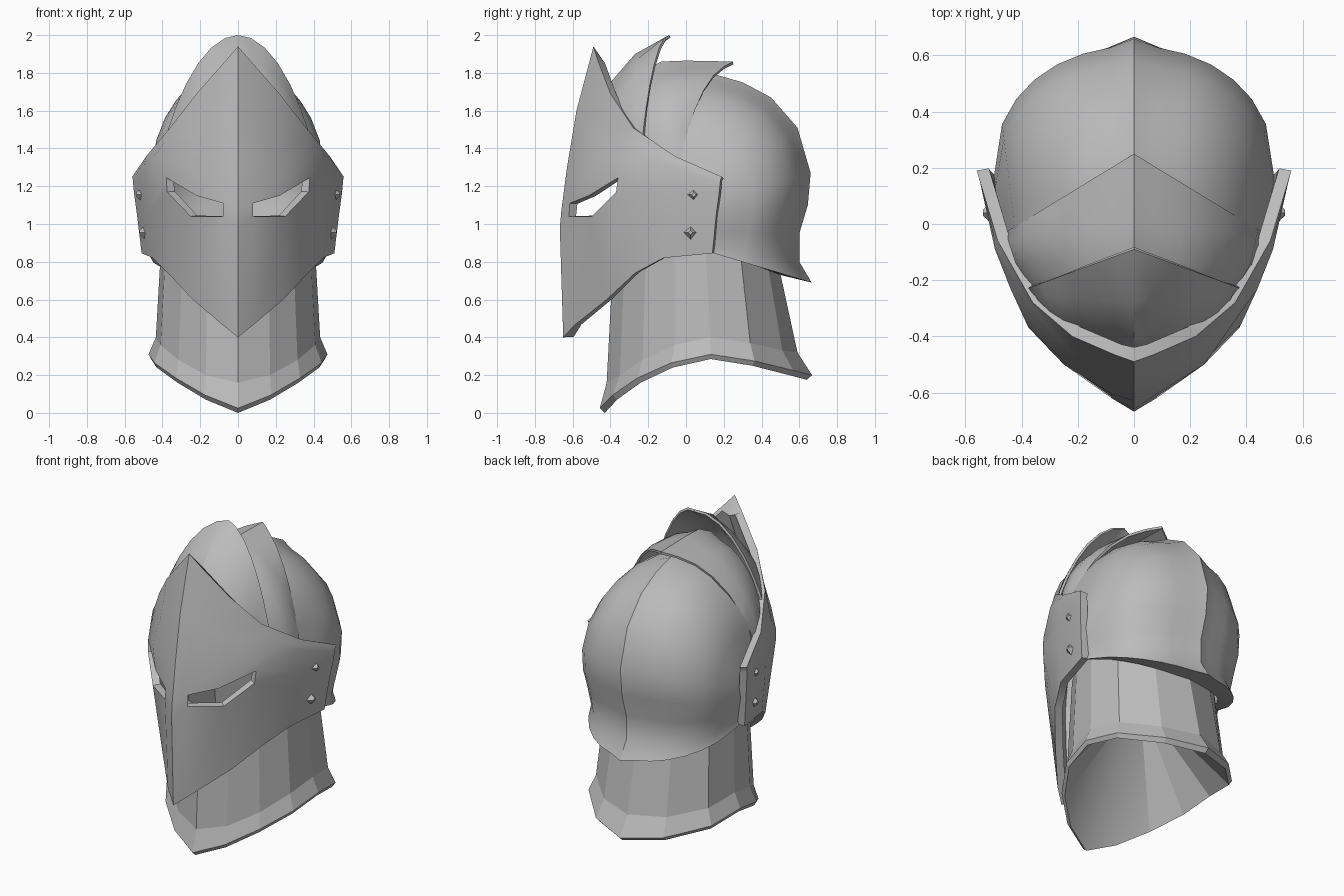
import bpy, bmesh, math
from mathutils import Vector

if "Cube" in bpy.data.objects:
    bpy.data.objects.remove(bpy.data.objects["Cube"])

steel = bpy.data.materials.new("steel grey")
steel.diffuse_color = (0.5, 0.5, 0.5, 1)
steel.use_nodes = True
steel.node_tree.nodes["Principled BSDF"].inputs["Base Color"].default_value = steel.diffuse_color


def finish(name, bm, thickness=0.0, angle=30):
    me = bpy.data.meshes.new(name)
    bm.to_mesh(me)
    bm.free()
    ob = bpy.data.objects.new(name, me)
    bpy.context.collection.objects.link(ob)
    me.materials.append(steel)
    bpy.ops.object.select_all(action='DESELECT')
    ob.select_set(True)
    bpy.context.view_layer.objects.active = ob
    if thickness:
        sol = ob.modifiers.new("plate thickness", 'SOLIDIFY')
        sol.thickness, sol.offset, sol.use_even_offset = thickness, -1, True
        bpy.ops.object.modifier_apply(modifier=sol.name)
    bpy.ops.object.shade_smooth_by_angle(angle=math.radians(angle))
    return ob


def sheet(rows, holes=(), closed=False):
    """Skin half rows (from x = 0 outward) mirrored across x = 0."""
    bm = bmesh.new()
    grid = []
    for row in rows:
        left = [(-x, y, z) for x, y, z in reversed(row[1:-1] if closed else row[1:])]
        grid.append([bm.verts.new(p) for p in left + list(row)])
    n = len(grid[0])
    centre = (n - 1) // 2
    for r in range(len(grid) - 1):
        for c in range(n if closed else n - 1):
            half = c - centre if c >= centre else centre - 1 - c
            if (r, half) in holes:
                continue
            d = (c + 1) % n
            bm.faces.new((grid[r][c], grid[r][d], grid[r + 1][d], grid[r + 1][c]))
    bm.normal_update()
    if not closed:
        mid = Vector((0, 0.05, 1.1))
        if sum(f.normal.dot(f.calc_center_median() - mid) * f.calc_area() for f in bm.faces) < 0:
            bmesh.ops.reverse_faces(bm, faces=bm.faces[:])
    return bm, grid


def arc(yc, zc, w, yb, zb, p=1.0, flare=False, ridge=0.95):
    """Half arch from a crown point on the ridge down to a side point."""
    pts = [(0, yc, zc)]
    for s in (0.17, 0.36, 0.54, 0.7, 0.83, 0.93, 1.0):
        h = max(0, 1 - s * s) ** (p / 2) * ridge
        hy = 1 - s if flare else h
        pts.append((w * s, yb + (yc - yb) * hy, zb + (zc - zb) * h))
    return pts


# Skull shell: arches fanned from the crown to the flared nape, rim turned in
skull = [
    (0.00, 1.78, .455, -.06, 1.22, 1), (0.16, 1.79, .465, -.01, 1.20, 1),
    (0.30, 1.75, .475, .04, 1.19, .95), (0.45, 1.67, .487, .08, 1.17, .9),
    (0.59, 1.51, .498, .11, 1.14, .85), (0.66, 1.27, .505, .13, 1.10, .8),
    (0.645, 1.10, .505, .13, 1.03, .8), (0.60, 0.95, .49, .13, .96, .8),
    (0.60, 0.80, .475, .12, .88, .9), (0.665, 0.69, .48, .13, .85, 1.0),
    (0.50, 0.73, .42, .13, .87, .9)]
finish("skull_shell", sheet([arc(*r) for r in skull])[0], 0.02)

# Overlapping crown plates with swept-up rear edges
rear = [arc(.25, 1.86, .475, -.04, 1.2, 1.4, True, .98),
        arc(.0, 1.865, .465, -.10, 1.2, .95),
        arc(-.13, 1.86, .445, -.15, 1.22, .95),
        arc(-.25, 1.80, .40, -.20, 1.25)]
finish("rear_crown_plate", sheet(rear)[0], 0.014)
front = [arc(-.09, 2.0, .395, -.235, 1.4, 1.7, True, 1.0),
         arc(-.27, 1.90, .375, -.25, 1.36, 1.2),
         arc(-.40, 1.75, .355, -.26, 1.33),
         arc(-.45, 1.58, .33, -.27, 1.3),
         arc(-.47, 1.42, .31, -.28, 1.3)]
finish("front_crown_plate", sheet(front)[0], 0.014)

# Visor: keeled face plate, rows run from the lower edge to the peaked brow
visor = [
    [(0, -.65, .40), (.08, -.59, .465), (.24, -.42, .60), (.37, -.27, .74), (.45, -.12, .82), (.51, .14, .845)],
    [(0, -.668, .98), (.08, -.62, 1.04), (.25, -.50, 1.04), (.375, -.37, 1.17), (.485, -.10, 1.05), (.535, .16, 1.05)],
    [(0, -.66, 1.07), (.08, -.615, 1.11), (.22, -.515, 1.15), (.38, -.36, 1.245), (.49, -.10, 1.18), (.55, .175, 1.16)],
    [(0, -.63, 1.30), (.08, -.605, 1.27), (.25, -.50, 1.29), (.44, -.23, 1.36), (.495, -.09, 1.31), (.555, .18, 1.21)],
    [(0, -.58, 1.60), (.07, -.55, 1.55), (.22, -.465, 1.46), (.385, -.275, 1.44), (.49, -.08, 1.34), (.557, .183, 1.235)],
    [(0, -.49, 1.94), (.07, -.465, 1.86), (.22, -.40, 1.69), (.36, -.28, 1.51), (.485, -.06, 1.36), (.56, .19, 1.25)]]
ob = finish("visor", sheet(visor, holes={(1, 1), (1, 2)})[0], 0.045, 28)
for v in ob.data.vertices:  # bevel the inside of the peak to a sharp tip
    if abs(v.co.x) < .02 and v.co.z > 1.85 and v.co.y > -.48:
        v.co.z -= .1

# Visor rivets: small four-sided studs
bm = bmesh.new()
for side in (-1, 1):
    for x, y, z in ((.522, .04, 1.155), (.507, .025, .955)):
        geo = bmesh.ops.create_cone(bm, cap_ends=True, segments=4, radius1=.036, radius2=.012, depth=.03)
        for v in geo['verts']:
            a, b, c = v.co
            v.co = (side * (x + c), y + a, z + b)
bmesh.ops.recalc_face_normals(bm, faces=bm.faces[:])
finish("visor_rivets", bm)

# Neck guard: flared collar, rim turned in, lining rising to a point inside
rim = [(0, -.43, .0), (.17, -.365, .07), (.32, -.24, .16), (.43, -.07, .24),
       (.46, .13, .285), (.42, .35, .25), (.23, .545, .20), (0, .64, .175)]
edge = [(x * 1.03, .1 + (y - .1) * 1.05, z + .025) for x, y, z in rim]
waist = [(0, -.42, .16), (.17, -.35, .20), (.315, -.23, .28), (.41, -.06, .36),
         (.435, .13, .40), (.395, .34, .37), (.22, .51, .33), (0, .59, .32)]
top = [(0, -.38, .92), (.16, -.32, .92), (.29, -.21, .92), (.38, -.06, .92),
       (.405, .10, .92), (.36, .28, .92), (.20, .41, .92), (0, .46, .92)]
bm, grid = sheet([rim, edge, waist, top], closed=True)
apex = bm.verts.new((0, .05, .8))
low = grid[0]
for i in range(len(low)):
    bm.faces.new((low[i], apex, low[(i + 1) % len(low)]))
bmesh.ops.recalc_face_normals(bm, faces=bm.faces[:])
finish("neck_guard", bm, 0, 14)
